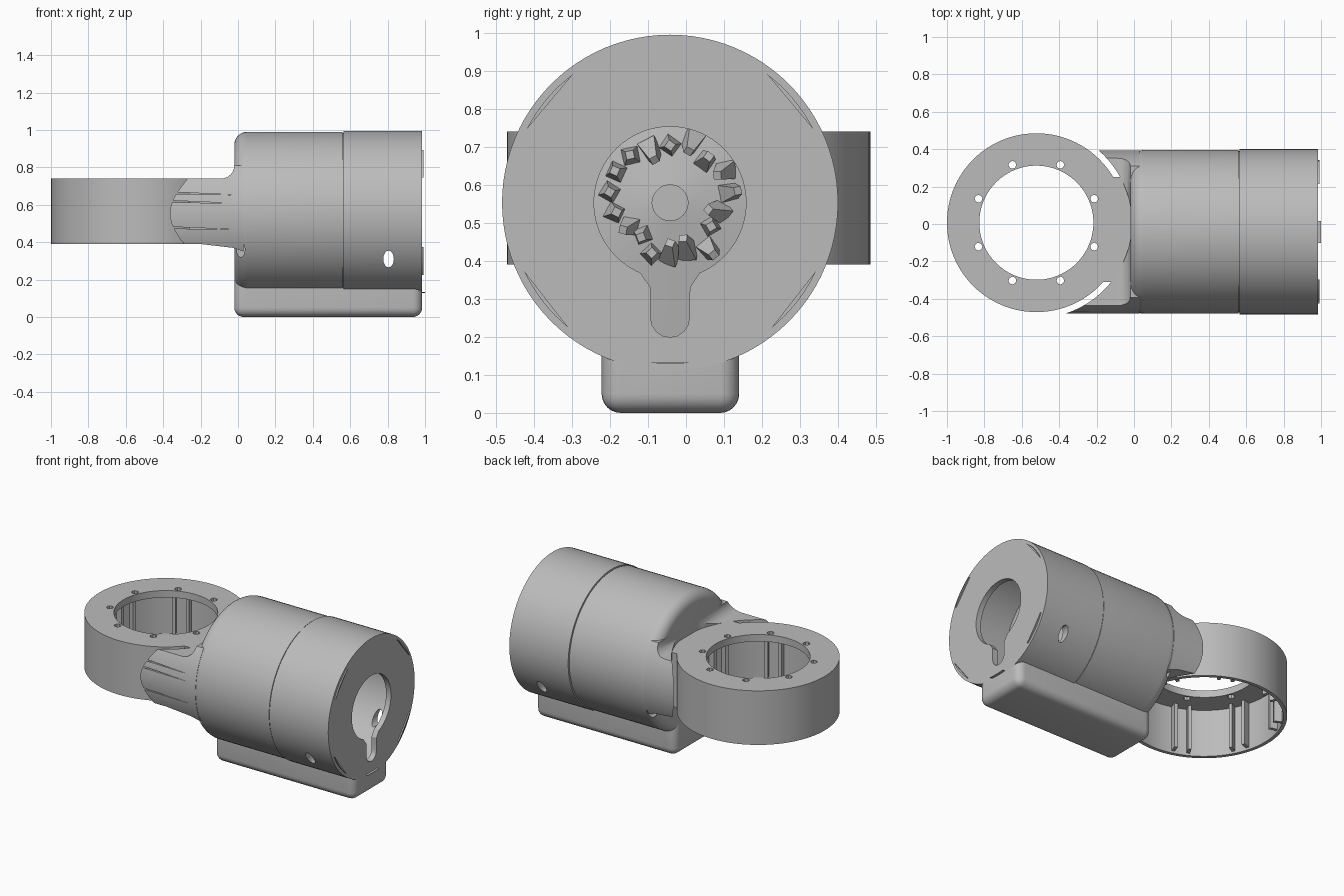
import bpy, bmesh, random
from math import pi, sin, cos, radians
from mathutils import Matrix, Vector

cube = bpy.data.objects.get("Cube")
if cube:
    bpy.data.objects.remove(cube, do_unlink=True)

grey = bpy.data.materials.new("light grey")
grey.use_nodes = True
grey.diffuse_color = (0.5, 0.5, 0.5, 1)
grey.node_tree.nodes["Principled BSDF"].inputs["Base Color"].default_value = (0.5, 0.5, 0.5, 1)

CY, CZ, R = -0.042, 0.553, 0.442       # housing axis and radius
RX, RY, RR = -0.522, 0.007, 0.478      # ring centre and radius
Z0, Z1 = 0.39, 0.74                    # ring bottom and top
AXIS_X = Matrix.Translation((0, CY, CZ)) @ Matrix.Rotation(pi / 2, 4, 'Y')


def finish(name, bm):
    bmesh.ops.recalc_face_normals(bm, faces=bm.faces)
    mesh = bpy.data.meshes.new(name)
    bm.to_mesh(mesh)
    bm.free()
    mesh.materials.append(grey)
    ob = bpy.data.objects.new(name, mesh)
    bpy.context.collection.objects.link(ob)
    return ob


def activate(ob):
    bpy.ops.object.select_all(action='DESELECT')
    ob.select_set(True)
    bpy.context.view_layer.objects.active = ob


def lathe(name, profile, matrix, steps=96):
    """Spin a closed (radius, height) outline about the local z axis."""
    bm = bmesh.new()
    vs = [bm.verts.new((r, 0, h)) for r, h in profile]
    es = [bm.edges.new((vs[i - 1], vs[i])) for i in range(len(vs))]
    bmesh.ops.spin(bm, geom=vs + es, cent=(0, 0, 0), axis=(0, 0, 1),
                   angle=2 * pi, steps=steps, use_merge=True)
    bmesh.ops.remove_doubles(bm, verts=bm.verts, dist=1e-5)
    bmesh.ops.dissolve_degenerate(bm, dist=1e-6, edges=bm.edges)
    bm.transform(matrix)
    return finish(name, bm)


def rod(name, r, lo, hi, matrix, steps=96):
    return lathe(name, [(0, lo), (r, lo), (r, hi), (0, hi)], matrix, steps)


def prism(name, pts, axis, lo, hi):
    """Extrude a 2D outline along the x or y axis."""
    place = {'x': lambda a, b, c: (c, a, b), 'y': lambda a, b, c: (a, c, b)}[axis]
    bm = bmesh.new()
    face = bm.faces.new([bm.verts.new(place(a, b, lo)) for a, b in pts])
    geom = bmesh.ops.extrude_face_region(bm, geom=[face])["geom"]
    shift = Vector(place(0, 0, hi - lo))
    bmesh.ops.translate(bm, vec=shift, verts=[g for g in geom if isinstance(g, bmesh.types.BMVert)])
    return finish(name, bm)


def box(name, lo, hi, bevel=0):
    lo, hi = Vector(lo), Vector(hi)
    bm = bmesh.new()
    bmesh.ops.create_cube(bm, size=1)
    bm.transform(Matrix.Translation((lo + hi) / 2) @ Matrix.Diagonal((*(hi - lo), 1)))
    if bevel:
        bmesh.ops.bevel(bm, geom=bm.edges[:], offset=bevel, segments=6, profile=0.5, affect='EDGES')
    return finish(name, bm)


def boolean(ob, cutter, operation='DIFFERENCE', keep=False):
    mod = ob.modifiers.new("cut", 'BOOLEAN')
    mod.operation, mod.solver, mod.object = operation, 'EXACT', cutter
    activate(ob)
    bpy.ops.object.modifier_apply(modifier="cut")
    if not keep:
        bpy.data.objects.remove(cutter, do_unlink=True)


def arc(ca, cb, r, a0, a1, n=8):
    angles = [radians(a0 + (a1 - a0) * i / n) for i in range(n + 1)]
    return [(ca + r * cos(a), cb + r * sin(a)) for a in angles]


parts = []

# Hollow housing with a rounded inner end, a fine joint groove and an open face
r0 = R - 0.005
outline = [(0, -0.02)] + arc(r0 - 0.07, 0.05, 0.07, -90, 0)
outline += [(r0, 0.558), (r0 - 0.006, 0.559), (r0 - 0.006, 0.563), (R, 0.564), (R, 0.985),
            (0.2, 0.985), (0.2, 0.95), (0.4, 0.95), (0.4, 0.06), (0, 0.06)]
housing = lathe("housing", outline, AXIS_X)
slot = [(0.09, 0.41), (0.04, 0.375), (0.01, 0.33)] + arc(CY, 0.25, 0.051, 0, -180)
slot += [(-0.093, 0.33), (-0.125, 0.375), (-0.175, 0.41), (CY, 0.45)]
boolean(housing, prism("slot_cutter", slot, 'x', 0.9, 1.1))
# Side screw openings on both flanks
for x, z, rx, rz in ((0.805, 0.31, 0.028, 0.045), (0.015, 0.36, 0.022, 0.04)):
    oval = [(x + rx * cos(a * pi / 8), z + rz * sin(a * pi / 8)) for a in range(16)]
    for lo, hi in ((-0.6, -0.3), (0.22, 0.5)):
        boolean(housing, prism("opening_cutter", oval, 'y', lo, hi))
parts.append(housing)

# Inner bulkhead with a bore and rough lugs
parts.append(lathe("bulkhead", [(0.047, 0.66), (0.41, 0.6), (0.41, 0.56), (0.047, 0.6)], AXIS_X, 48))
random.seed(4)
bm = bmesh.new()
for i in range(18):
    a = i * pi / 9
    r = random.uniform(0.11, 0.17)
    m = AXIS_X @ Matrix.Rotation(a, 4, 'Z') @ Matrix.Translation((r, 0, 0.66))
    m = m @ Matrix.Rotation(random.uniform(-0.7, 0.7), 4, 'Y') @ Matrix.Rotation(random.random(), 4, 'Z')
    bmesh.ops.create_cone(bm, cap_ends=True, segments=4, radius1=0.035, radius2=0.015, depth=0.07, matrix=m)
parts.append(finish("bulkhead_lugs", bm))

# Thin clip tabs on the open face
for deg in (40, 140, 218, 270, 322):
    half = 13 if deg != 270 else 8
    crescent = arc(CY, CZ, 0.424, deg - half, deg + half)
    tab = prism("face_tab", crescent, 'x', 0.97, 1.0 if deg == 270 else 0.993)
    parts.append(tab)

# Rounded box under the housing
base = box("base_box", (-0.02, -0.222, 0), (0.985, 0.14, 0.25), 0.05)
boolean(base, rod("base_cutter", 0.42, 0.05, 1.2, AXIS_X))
parts.append(base)

# Clamp ring: thin wall with a top plate, open underneath
ring_place = Matrix.Translation((RX, RY, 0))
ring = lathe("clamp_ring", [(RR, Z0), (RR, Z1), (0.305, Z1), (0.305, Z1 - 0.045),
                            (RR - 0.022, Z1 - 0.045), (RR - 0.022, Z0)], ring_place)
for i in range(8):
    a = pi / 8 + i * pi / 4
    spot = ring_place @ Matrix.Translation((0.335 * cos(a), 0.335 * sin(a), 0))
    boolean(ring, rod("bolt_cutter", 0.021, 0.6, 0.8, spot, 8))
parts.append(ring)

# Upright ribs inside the ring
bm = bmesh.new()
for i in range(8):
    for offset in (-0.1, 0.1):
        m = ring_place @ Matrix.Rotation(pi / 8 + i * pi / 4 + offset, 4, 'Z')
        m = m @ Matrix.Translation((0.435, 0, (Z0 + Z1) / 2 - 0.005)) @ Matrix.Diagonal((0.055, 0.02, 0.31, 1))
        bmesh.ops.create_cube(bm, size=1, matrix=m)
parts.append(finish("ring_ribs", bm))

# Bridge with filleted roots, trimmed to the housing curve and round the ring
side = [(-0.5, Z0), (-0.2, Z0)] + [(-0.03, 0.37), (0.03, 0.35), (0.03, 0.81)]
side += arc(-0.09, 0.81, 0.07, 0, -90, 6) + [(-0.5, Z1)]
arms = prism("side_arms", side, 'y', -0.6, 0.6)
boolean(arms, rod("arm_limit", r0 - 0.001, -0.6, 0.1, AXIS_X), 'INTERSECT')
boolean(arms, rod("arm_clearance", 0.51, 0, 1.2, ring_place))
for z, x in ((0.665, -0.31), (0.62, -0.33), (0.48, -0.34)):
    boolean(arms, prism("crease_cutter", [(x - 0.1, z + 0.006), (x - 0.1, z - 0.006), (-0.03, z - 0.012)],
                        'y', -0.6, -0.43))
parts.append(arms)
bridge = box("bridge_deck", (-0.28, -0.31, Z0), (0.0, 0.25, Z1))
boolean(bridge, rod("bridge_cutter", RR - 0.01, 0, 1.2, ring_place))
parts.append(bridge)

# Smooth the curved walls and keep hard edges crisp
for ob in parts:
    activate(ob)
    if ob.name != "bulkhead_lugs":
        bpy.ops.object.shade_smooth_by_angle(angle=radians(30))
